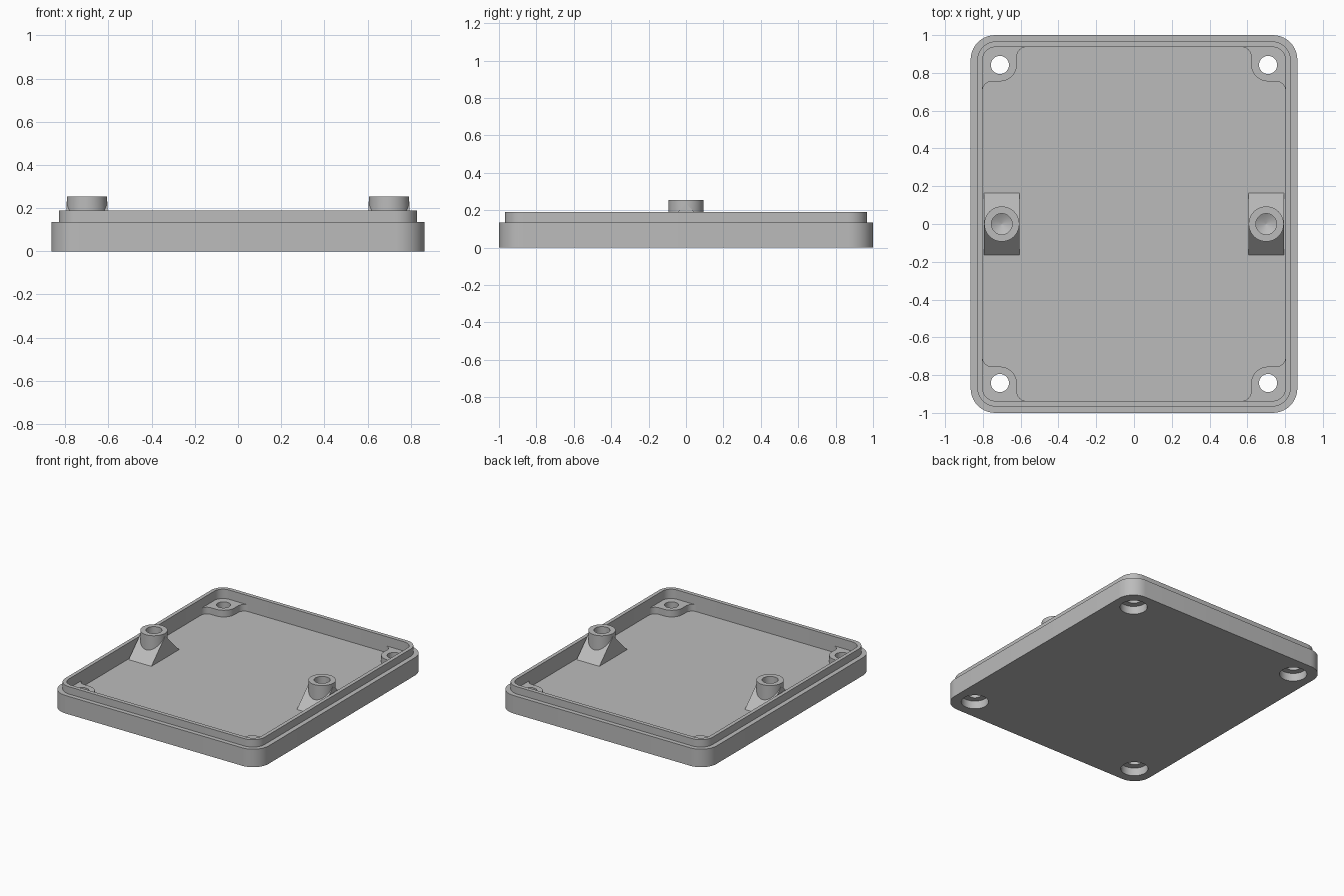
import bpy, bmesh, math

if "Cube" in bpy.data.objects:
    bpy.data.objects.remove(bpy.data.objects["Cube"])

grey = bpy.data.materials.new("plain_grey")
grey.diffuse_color = (0.5, 0.5, 0.5, 1)
grey.use_nodes = True
grey.node_tree.nodes["Principled BSDF"].inputs["Base Color"].default_value = grey.diffuse_color

FLOOR, BASE_TOP, LIP_TOP = 0.07, 0.135, 0.19


def arc(cx, cy, r, a0, a1, n=10):
    return [(cx + r * math.cos(math.radians(a0 + (a1 - a0) * i / n)),
             cy + r * math.sin(math.radians(a0 + (a1 - a0) * i / n))) for i in range(n + 1)]


def rounded_rect(hx, hy, r):
    pts = []
    for sx, sy, a in ((1, 1, 0), (-1, 1, 90), (-1, -1, 180), (1, -1, 270)):
        pts += arc(sx * (hx - r), sy * (hy - r), r, a, a + 90)
    return pts


def loft(name, rings):
    """Joins closed rings of (points, z) and caps both ends."""
    bm = bmesh.new()
    loops = [[bm.verts.new((x, y, z)) for x, y in pts] for pts, z in rings]
    n = len(loops[0])
    for a, b in zip(loops, loops[1:]):
        for i in range(n):
            j = (i + 1) % n
            bm.faces.new((a[i], a[j], b[j], b[i]))
    bm.faces.new(loops[0][::-1])
    bm.faces.new(loops[-1])
    bmesh.ops.recalc_face_normals(bm, faces=bm.faces)
    me = bpy.data.meshes.new(name)
    bm.to_mesh(me)
    bm.free()
    me.materials.append(grey)
    ob = bpy.data.objects.new(name, me)
    bpy.context.collection.objects.link(ob)
    return ob


def round_part(name, x, y, sections, n=48):
    """Turned part from (radius, z) sections."""
    return loft(name, [(arc(x, y, r, 0, 360, n)[:-1], z) for r, z in sections])


def select(ob):
    bpy.ops.object.select_all(action='DESELECT')
    ob.select_set(True)
    bpy.context.view_layer.objects.active = ob


def boolean(ob, other, operation):
    select(ob)
    m = ob.modifiers.new("cut", 'BOOLEAN')
    m.operation, m.solver, m.object = operation, 'EXACT', other
    bpy.ops.object.modifier_apply(modifier=m.name)
    bpy.data.objects.remove(other)


# tray: base wall, stepped lip and recessed floor
base = rounded_rect(0.865, 1.0, 0.13)
lip = rounded_rect(0.83, 0.967, 0.10)
inside = rounded_rect(0.802, 0.937, 0.07)
tray = loft("tray", [(base, 0), (base, BASE_TOP), (lip, BASE_TOP),
                     (lip, LIP_TOP), (inside, LIP_TOP), (inside, FLOOR)])
parts = [tray]

# corner screw bosses, blended into the walls
boss_profile = ([(0.815, 0.95), (0.57, 0.95)] + arc(0.57, 0.887, 0.05, 90, 0)
                + arc(0.71, 0.845, 0.09, 180, 270) + arc(0.752, 0.705, 0.05, 90, 0)
                + [(0.815, 0.705)])
for sx in (-1, 1):
    for sy in (-1, 1):
        x, y = sx * 0.71, sy * 0.842
        outline = [(sx * px, sy * py) for px, py in boss_profile]
        boss = loft("corner_boss", [(outline, FLOOR - 0.005), (outline, 0.12)])
        boolean(boss, round_part("hole", x, y, [(0.048, -0.1), (0.048, 0.3)]), 'DIFFERENCE')
        # stepped screw hole through the floor
        boolean(tray, round_part("hole", x, y, [(0.093, -0.1), (0.093, 0.06),
                                                (0.048, 0.06), (0.048, 0.3)]), 'DIFFERENCE')
        parts.append(boss)

# side posts on sloped gussets, each with a cone-bottomed hole
for sx in (-1, 1):
    x, w, z0 = sx * 0.70, 0.0945, FLOOR - 0.005
    post = round_part("side_post", x, 0, [(0.093, z0), (0.093, 0.255)])
    gusset = loft("gusset", [([(x - w, -0.17), (x + w, -0.17), (x + w, 0.17), (x - w, 0.17)], z0),
                             ([(x - w, -0.004), (x + w, -0.004), (x + w, 0.004), (x - w, 0.004)], 0.231)])
    boolean(post, gusset, 'UNION')
    boolean(post, round_part("hole", x, 0, [(0.002, 0.09), (0.055, 0.12), (0.055, 0.3)]), 'DIFFERENCE')
    parts.append(post)

for ob in parts:
    select(ob)
    bpy.ops.object.shade_smooth_by_angle(angle=math.radians(30))
